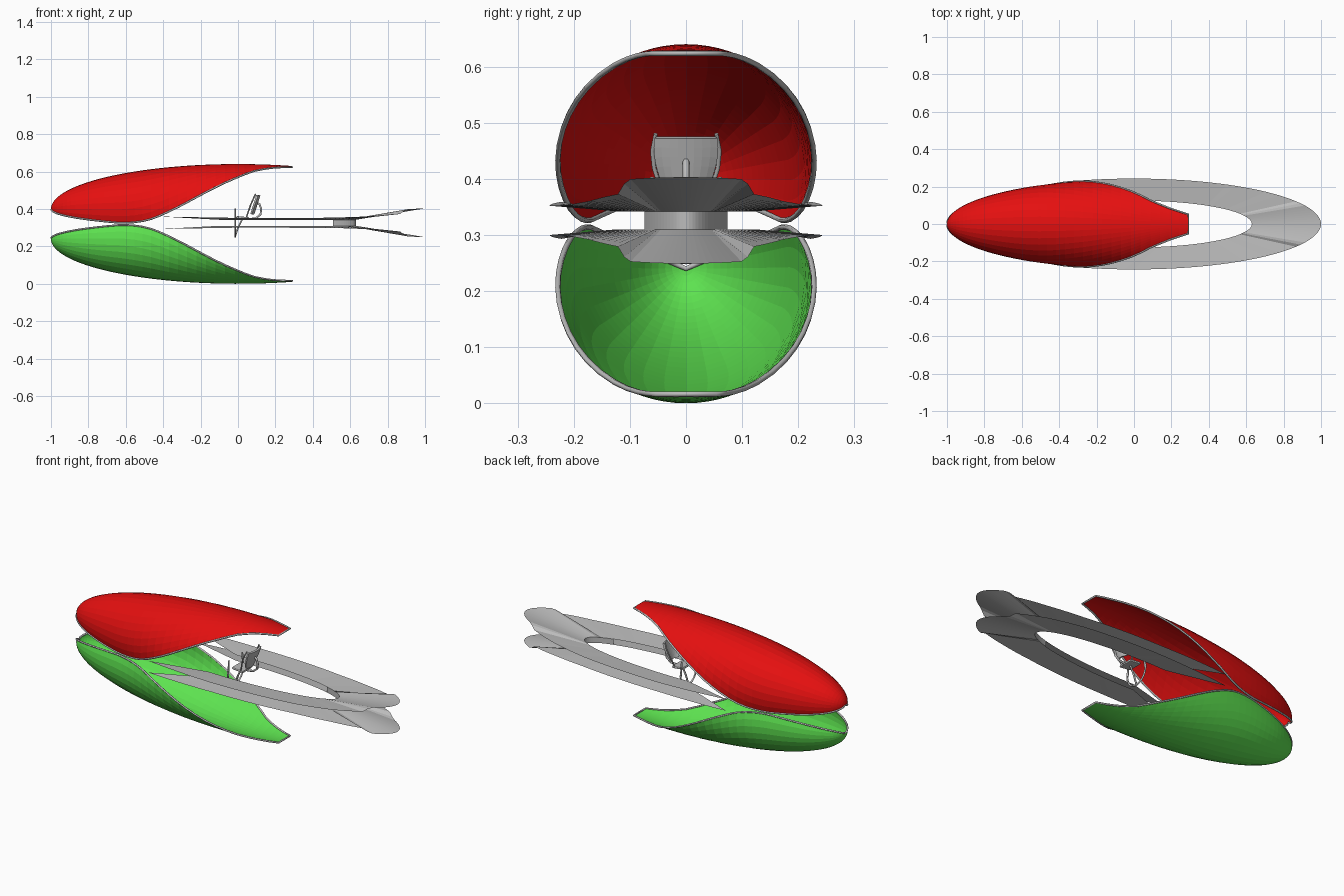
import bpy, bmesh, math
from mathutils import Vector

if "Cube" in bpy.data.objects:
    bpy.data.objects.remove(bpy.data.objects["Cube"])


def material(name, rgb):
    m = bpy.data.materials.new(name)
    m.diffuse_color = (*rgb, 1)
    m.use_nodes = True
    m.node_tree.nodes["Principled BSDF"].inputs["Base Color"].default_value = m.diffuse_color
    return m


RED = material("red", (0.78, 0.005, 0.005))
GREEN = material("green", (0.11, 0.76, 0.08))
GREY = material("grey", (0.5, 0.5, 0.5))


def lerp(table, x):
    for (x0, v0), (x1, v1) in zip(table, table[1:]):
        if x <= x1:
            return v0 + (v1 - v0) * max(0, (x - x0) / (x1 - x0))
    return table[-1][1]


def grid(name, rows, mat):
    """Mesh sheet from equally long rows of points."""
    n = len(rows[0])
    faces = [(i * n + j, i * n + j + 1, (i + 1) * n + j + 1, (i + 1) * n + j)
             for i in range(len(rows) - 1) for j in range(n - 1)]
    me = bpy.data.meshes.new(name)
    me.from_pydata([p for r in rows for p in r], [], faces)
    bm = bmesh.new()
    bm.from_mesh(me)
    bmesh.ops.remove_doubles(bm, verts=bm.verts, dist=1e-5)
    bmesh.ops.recalc_face_normals(bm, faces=bm.faces)
    bm.to_mesh(me)
    bm.free()
    me.materials.append(mat)
    ob = bpy.data.objects.new(name, me)
    bpy.context.collection.objects.link(ob)
    return ob


def tube(name, pts, radius, closed=False):
    cu = bpy.data.curves.new(name, 'CURVE')
    cu.dimensions = '3D'
    cu.bevel_depth = radius
    cu.bevel_resolution = 1
    cu.use_fill_caps = True
    sp = cu.splines.new('POLY')
    sp.points.add(len(pts) - 1)
    for p, q in zip(sp.points, pts):
        p.co = (*q, 1)
    sp.use_cyclic_u = closed
    cu.materials.append(GREY)
    ob = bpy.data.objects.new(name, cu)
    bpy.context.collection.objects.link(ob)
    bpy.ops.object.select_all(action='DESELECT')
    ob.select_set(True)
    bpy.context.view_layer.objects.active = ob
    bpy.ops.object.convert(target='MESH')


def box(name, loc, size, tilt=0, bevel=0.006):
    bpy.ops.mesh.primitive_cube_add(size=1, location=loc, rotation=(0, tilt, 0))
    ob = bpy.context.object
    ob.name = name
    ob.scale = size
    bpy.ops.object.transform_apply(location=False, rotation=False, scale=True)
    ob.data.materials.append(GREY)
    mod = ob.modifiers.new("round", 'BEVEL')
    mod.width = bevel
    mod.segments = 2


# Shells: ellipsoid skins, edge angle given along the length
EDGE = [(-1, -23), (-0.62, -23.5), (-0.53, -20), (-0.45, -13.5), (-0.3, 5),
        (-0.15, 25), (0, 45), (0.1, 60), (0.2, 70), (0.29, 77)]
R = 0.24


def shell_point(x, deg, zc, sign):
    r = R * math.sqrt(max(0, 1 - x * x))
    a = math.radians(deg)
    return Vector((x, r * math.cos(a), zc + sign * r * math.sin(a)))


T_END = math.acos(-0.29)
STATIONS = [-math.cos(T_END * i / 36) for i in range(37)]
SEG = 20
for label, zc, sign, mat in (("upper", 0.40, 1, RED), ("lower", 0.24, -1, GREEN)):
    rows = []
    for x in STATIONS:
        a = lerp(EDGE, x)
        rows.append([shell_point(x, a + (180 - 2 * a) * j / SEG, zc, sign)
                     for j in range(SEG + 1)])
    grid(label + "_shell", rows, mat)
    # rim tube around the shell opening
    loop = [r[0] for r in rows] + [r[-1] for r in rows[:0:-1]]
    loop[0] = loop[0] + Vector((0.005, 0, 0))
    tube(label + "_shell_rim", loop, 0.005, True)

# Ring plates: elliptical forks whose closed end flares apart
MID = 0.326
LIFT = [(-0.41, 0.033), (0, 0.026), (0.5, 0.027), (0.7, 0.034),
        (0.87, 0.047), (0.9, 0.073), (1, 0.077)]
N = 76


def inner(t, lift):
    s = t * 99 / 114
    return (0.63 * math.cos(s), 0.125 * math.sin(s), MID + lift)


angles = [math.radians(-114 + 228 * i / N) for i in range(N + 1)]
for label, sign in (("upper", 1), ("lower", -1)):
    rows = []
    for t in angles:
        x = math.cos(t)
        rows.append([inner(t, sign * 0.016),
                     (x, 0.243 * math.sin(t), MID + sign * lerp(LIFT, x))])
    grid(label + "_ring_plate", rows, GREY)

# Wall joining both plates at the inside of the closed end
grid("ring_inner_wall",
     [[inner(t, -0.016), inner(t, 0.016)] for t in angles
      if abs(inner(t, 0)[1]) < 0.078], GREY)

# Pilot seat: cushion, curved back, side rails and spine
box("seat_cushion", (0.025, 0, 0.352), (0.07, 0.085, 0.014), 0.1)
rows = []
for i in range(7):
    f = i / 6
    w = 0.03 + 0.024 * math.sin(f * math.pi * 0.6)
    rows.append([(0.066 + 0.032 * f + 0.012 * (1 - (j / 4) ** 2), w * j / 4, 0.375 + 0.1 * f)
                 for j in range(-4, 5)])
back = grid("seat_back", rows, GREY)
back.modifiers.new("thickness", 'SOLIDIFY').thickness = 0.01
for name, s in (("left", 1), ("right", -1)):
    tube(name + "_seat_rail", [(0.094, s * 0.054, 0.48), (0.08, s * 0.06, 0.45),
                               (0.067, s * 0.057, 0.42), (0.055, s * 0.046, 0.385),
                               (0.045, s * 0.04, 0.355)], 0.004)
tube("seat_spine", [(0.098, 0, 0.435), (0.115, 0, 0.425), (0.124, 0, 0.40),
                    (0.12, 0, 0.37), (0.095, 0, 0.35), (0.05, 0, 0.345)], 0.006)

# Foot hoop in front of the seat, with a link to the cushion
tube("foot_hoop", [(-0.015, 0.07 * math.cos(a), MID + 0.074 * math.sin(a))
                   for a in (math.radians(160 + 220 * i / 20) for i in range(21))], 0.005)
tube("hoop_link", [(-0.015, 0, 0.254), (0.0, 0, 0.30), (0.025, 0, 0.35)], 0.005)
for s in (1, -1):
    tube("hand_lever", [(-0.015, s * 0.066, MID), (-0.015, s * 0.06, 0.403)], 0.005)
